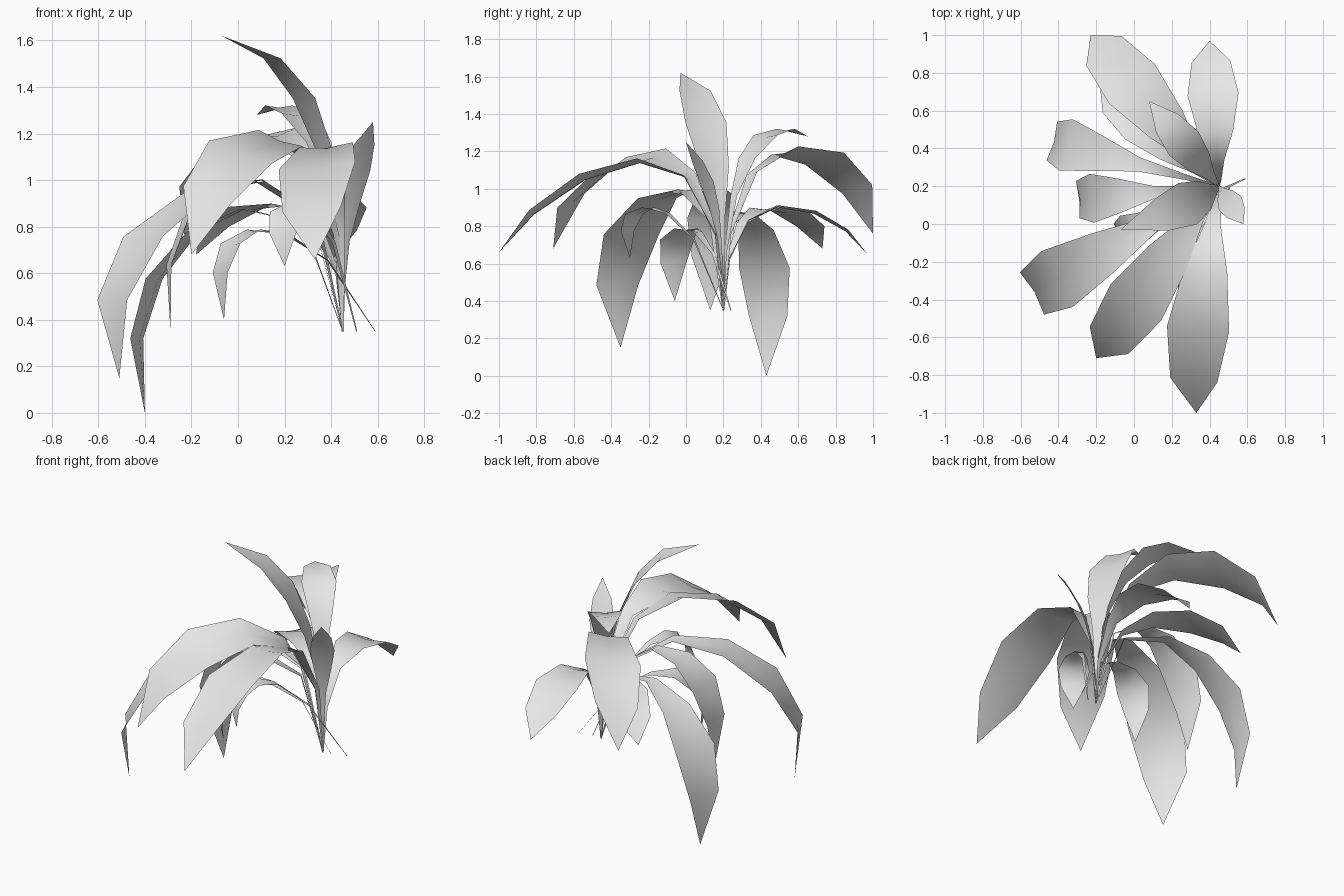
import bpy
import bmesh
from mathutils import Vector

default_cube = bpy.data.objects.get("Cube")
if default_cube:
    bpy.data.objects.remove(default_cube, do_unlink=True)

# One plain grey for the whole plant
leaf_grey = bpy.data.materials.new("leaf_grey")
leaf_grey.use_nodes = True
leaf_grey.diffuse_color = (0.8, 0.8, 0.8, 1)
shader = next(node for node in leaf_grey.node_tree.nodes if node.type == "BSDF_PRINCIPLED")
shader.inputs["Base Color"].default_value = leaf_grey.diffuse_color

CROWN = Vector((0.45, 0.2, 0.35))
FOLD = 0.12

# Position along the leaf, and the blade's share of its full width there
STATIONS = {0: 0.03, 0.12: 0.1, 0.28: 0.27, 0.44: 0.7, 0.62: 1, 0.8: 0.76}


def bezier(start, handle, pull, end, t):
    """Point on a cubic curve."""
    a = start.lerp(handle, t)
    b = handle.lerp(pull, t)
    c = pull.lerp(end, t)
    return a.lerp(b, t).lerp(b.lerp(c, t), t)


def leaf(name, tip, rise, droop, half_width, spread=0.9, foot=CROWN,
         lean=0, sway=0, roll=0, shift=1):
    """Folded blade that climbs from the foot and arches over to the tip.

    rise and droop are the heights of the two curve handles; lean and spread
    are how far out they lie, as shares of the reach. sway bends the leaf
    sideways, roll tilts the blade, shift below one moves the rows tipward.
    """
    tip = Vector(tip)
    heading = tip - foot
    heading.z = 0
    across = Vector((-heading.y, heading.x, 0)).normalized()
    handle = foot + heading * lean
    handle.z = rise
    pull = foot + heading * spread + across * sway
    pull.z = droop
    side = (across + Vector((0, 0, roll))) * half_width

    # Rows of left edge, lowered midrib and right edge
    bm = bmesh.new()
    rows = []
    for station, share in STATIONS.items():
        t = station ** shift
        centre = bezier(foot, handle, pull, tip, t)
        along = bezier(foot, handle, pull, tip, t + 0.1) - centre
        upper = along.cross(side).normalized()
        rib = centre - upper * FOLD * half_width * share
        row = (centre - side * share, rib, centre + side * share)
        rows.append([bm.verts.new(point) for point in row])
    for near, far in zip(rows, rows[1:]):
        for k in range(2):
            bm.faces.new((near[k], far[k], far[k + 1], near[k + 1]))

    # Pointed end
    point = bm.verts.new(tip)
    for k in range(2):
        bm.faces.new((rows[-1][k], point, rows[-1][k + 1]))

    for face in bm.faces:
        face.smooth = True
    mesh = bpy.data.meshes.new(name)
    bm.to_mesh(mesh)
    bm.free()
    mesh.materials.append(leaf_grey)
    blade = bpy.data.objects.new(name, mesh)
    bpy.context.collection.objects.link(blade)


# Large arching leaves
leaf("front_leaf", tip=(0.33, -1, 0.66), rise=1.75, droop=0.95, half_width=0.165,
     sway=-0.08, roll=0.1)
leaf("front_right_leaf", tip=(-0.2, -0.71, 0.68), rise=1.7, droop=1.1, half_width=0.165,
     spread=1, roll=-0.3)
leaf("back_right_leaf", tip=(-0.23, 1, 0.76), rise=1.7, droop=1.15, half_width=0.16,
     spread=1, roll=-0.2)

# Upright leaves in the crown
leaf("crown_leaf", tip=(-0.07, -0.03, 1.62), rise=1, droop=1.55, half_width=0.12,
     spread=0.22, sway=0.04)
leaf("crown_back_leaf", tip=(0.08, 0.65, 1.28), rise=1.3, droop=1.4, half_width=0.1, spread=0.6)
leaf("crown_left_leaf", tip=(0.58, 0, 1.25), rise=0.9, droop=1.1, half_width=0.07, spread=0.5)

# Drooping leaves on the right, curling under at the end
leaf("right_front_leaf", tip=(-0.51, -0.35, 0.15), rise=1.55, droop=0.85, half_width=0.17,
     spread=1.3, shift=0.8)
leaf("right_leaf", tip=(-0.29, 0.13, 0.35), rise=1.3, droop=1.15, half_width=0.13,
     spread=1.2, shift=0.65)
leaf("right_back_leaf", tip=(-0.4, 0.43, 0), rise=1.3, droop=0.85, half_width=0.14,
     spread=1.3, shift=0.65)

# Lower leaves around the back
leaf("back_leaf", tip=(0.4, 0.97, 0.65), rise=1.25, droop=0.85, half_width=0.135)
leaf("low_back_leaf", tip=(-0.18, 0.73, 0.68), rise=1.2, droop=0.87, half_width=0.13,
     spread=0.95)

# Short low leaves whose stems lean in from beside the crown
leaf("low_front_leaf", tip=(0.2, -0.3, 0.63), rise=1, droop=1.05, half_width=0.09,
     spread=1.2, lean=0.3, shift=0.65, foot=CROWN + Vector((0.06, 0, 0)))
leaf("low_right_leaf", tip=(-0.06, -0.06, 0.4), rise=0.85, droop=1, half_width=0.1,
     spread=1.2, lean=0.3, shift=0.65, foot=CROWN + Vector((0.14, 0.04, 0)))
